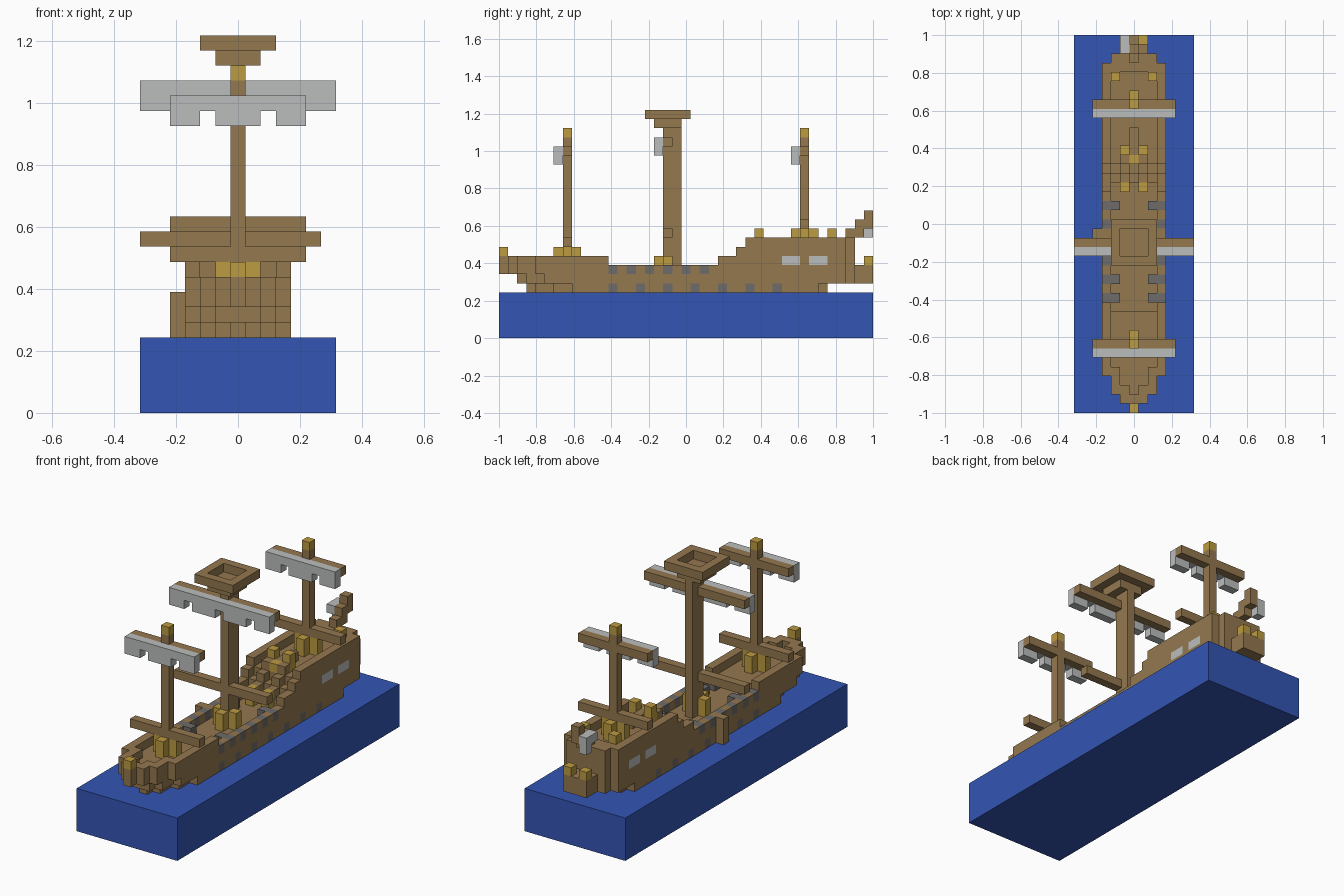
import bpy
import bmesh
from mathutils import Vector

default = bpy.data.objects.get("Cube")
if default:
    bpy.data.objects.remove(default, do_unlink=True)

U = 2 / 41            # edge of one block
taken = set()         # cells already used by a part


def material(name, rgb):
    m = bpy.data.materials.new(name)
    m.use_nodes = True
    m.diffuse_color = (*rgb, 1)
    m.node_tree.nodes["Principled BSDF"].inputs["Base Color"].default_value = (*rgb, 1)
    return m


WOOD = material("wood brown", (0.296, 0.188, 0.078))
BLUE = material("sea blue", (0.033, 0.092, 0.456))
GOLD = material("gold", (0.503, 0.328, 0.053))
PALE = material("pale grey", (0.50, 0.515, 0.51))
DARK = material("dark grey", (0.155, 0.15, 0.145))


def span(i, j, k):
    """Cells of a box; each argument is a number or an inclusive pair."""
    r = [range(a[0], a[1] + 1) if isinstance(a, tuple) else (a,) for a in (i, j, k)]
    return {(x, y, z) for x in r[0] for y in r[1] for z in r[2]}


def both(cells):
    return cells | {(-x, y, z) for x, y, z in cells}


def part(name, cells, mat):
    """Outer skin of a set of block cells, with flat areas merged."""
    cells = set(cells) - taken
    taken.update(cells)
    bm = bmesh.new()
    for c in cells:
        centre = Vector(c) + Vector((0, -20, 0.5))
        for axis in range(3):
            for sign in (1, -1):
                n = Vector((0, 0, 0))
                n[axis] = sign
                if tuple(int(a + b) for a, b in zip(c, n)) in cells:
                    continue
                u = Vector((0, 0, 0))
                u[(axis + 1) % 3] = 0.5
                v = n.cross(u)
                mid = centre + n / 2
                corners = (mid - u - v, mid + u - v, mid + u + v, mid - u + v)
                bm.faces.new([bm.verts.new(p * U) for p in corners])
    bmesh.ops.remove_doubles(bm, verts=bm.verts, dist=U / 100)
    bmesh.ops.dissolve_limit(bm, angle_limit=0.01, verts=bm.verts, edges=bm.edges)
    mesh = bpy.data.meshes.new(name)
    bm.to_mesh(mesh)
    bm.free()
    mesh.materials.append(mat)
    ob = bpy.data.objects.new(name, mesh)
    bpy.context.scene.collection.objects.link(ob)


# Sea
part("sea", span((-6, 6), (0, 40), (0, 4)), BLUE)

# Gun ports, deck cannons and cabin windows set into the hull
ports = set()
for j in range(12, 31, 3):
    ports |= both(span(3, j, 5))
part("gun_ports", ports, DARK)
cannons = set()
for j in range(12, 23, 2):
    cannons |= both(span((2 if j in (12, 14, 22) else 3, 3), j, 7))
part("deck_cannons", cannons, DARK)
part("cabin_windows", both(span(3, (31, 32), 8) | span(3, (34, 35), 8)), PALE)


# Hull: stepped bow and stern, side rails one block above the deck
def in_plan(i, j, k):
    bow = {5: (3, 4, 6, 8), 6: (2, 2, 3, 5)}.get(k, (0, 1, 2, 4))
    stern = (35, 35, 35, 34) if k == 5 else (40, 40, 38, 37)
    return abs(i) <= 3 and bow[abs(i)] <= j <= stern[abs(i)]


def step(j, levels):
    return next(top for end, top in levels if j < end)


def rail_top(j):
    return step(j, ((12, 8), (24, 7), (26, 8), (27, 9), (39, 10), (41, 7)))


def deck_top(j):
    return step(j, ((11, 7), (25, 6), (26, 7), (27, 8), (41, 9)))


def is_deck(i, j):
    near = [(i + a, j + b) for a in (-1, 0, 1) for b in (-1, 0, 1)]
    return j <= 36 and all(in_plan(x, y, 8) for x, y in near)


hull = set()
for i, j, k in span((-3, 3), (0, 40), (5, 10)):
    top = deck_top(j) if is_deck(i, j) else rail_top(j)
    if in_plan(i, j, k) and k <= top:
        hull.add((i, j, k))
part("hull", hull, WOOD)
part("side_ladder", span(-4, 19, (5, 7)), WOOD)

# Stair rails, posts and helm
part("stair_rails", both({(1, 25 + n, 8 + n) for n in range(3)}), WOOD)
part("stair_posts", both(span(1, 24, (7, 8)) | span(1, 28, (10, 11))), GOLD)
part("helm_wheel", span(0, 27, 10), GOLD)
part("helm_stand", span(0, (28, 30), 10), WOOD)


# Fore and aft masts with two yards and a furled sail each
def mast(name, j, deck, low):
    part(name + "_mast", span(0, j, (deck, 21)), WOOD)
    part(name + "_mast_cap", span(0, j, 22), GOLD)
    part(name + "_mast_foot", span((-1, 1), j, (deck, deck + 1))
         | span(0, (j - 1, j + 1), (deck, deck + 1)), GOLD)
    part(name + "_lower_yard", span((-4, 4), j, low), WOOD)
    part(name + "_upper_yard", span((-4, 4), j, 20), WOOD)
    part(name + "_sail", span((-4, 4), j - 1, (19, 20)) - both(span(2, j - 1, 19)), PALE)


mast("fore", 7, 8, 10)
mast("aft", 33, 10, 12)

# Main mast with lookout
part("main_mast", span(0, (18, 19), (7, 22)), WOOD)
part("main_mast_foot", both(span(1, 18, (7, 8))) | span(0, 17, (7, 8)), GOLD)
part("main_lower_yard", span((-6, 5), 18, 11), WOOD)
part("main_upper_yard", span((-6, 6), 18, 21), WOOD)
part("main_sail", span((-6, 6), 17, (20, 21)) - both(span(4, 17, 20)) - span(0, 17, 20), PALE)
part("lookout", span((-1, 1), (17, 19), 23) | span((-2, 2), (16, 20), 24)
     - span((-1, 1), (17, 19), 24), WOOD)

# Stern post, flag and ornaments
part("stern_post", span(0, 38, 11) | span(0, 39, (11, 12)) | span(0, 40, (12, 13)), WOOD)
part("stern_flag", span(-1, 39, 12) | span(-1, 40, (11, 12)), PALE)
part("stern_lamps", both(span(1, 40, 8) | span(2, 36, (10, 11))), GOLD)
part("bow_ornament", span(0, 0, 9), GOLD)
